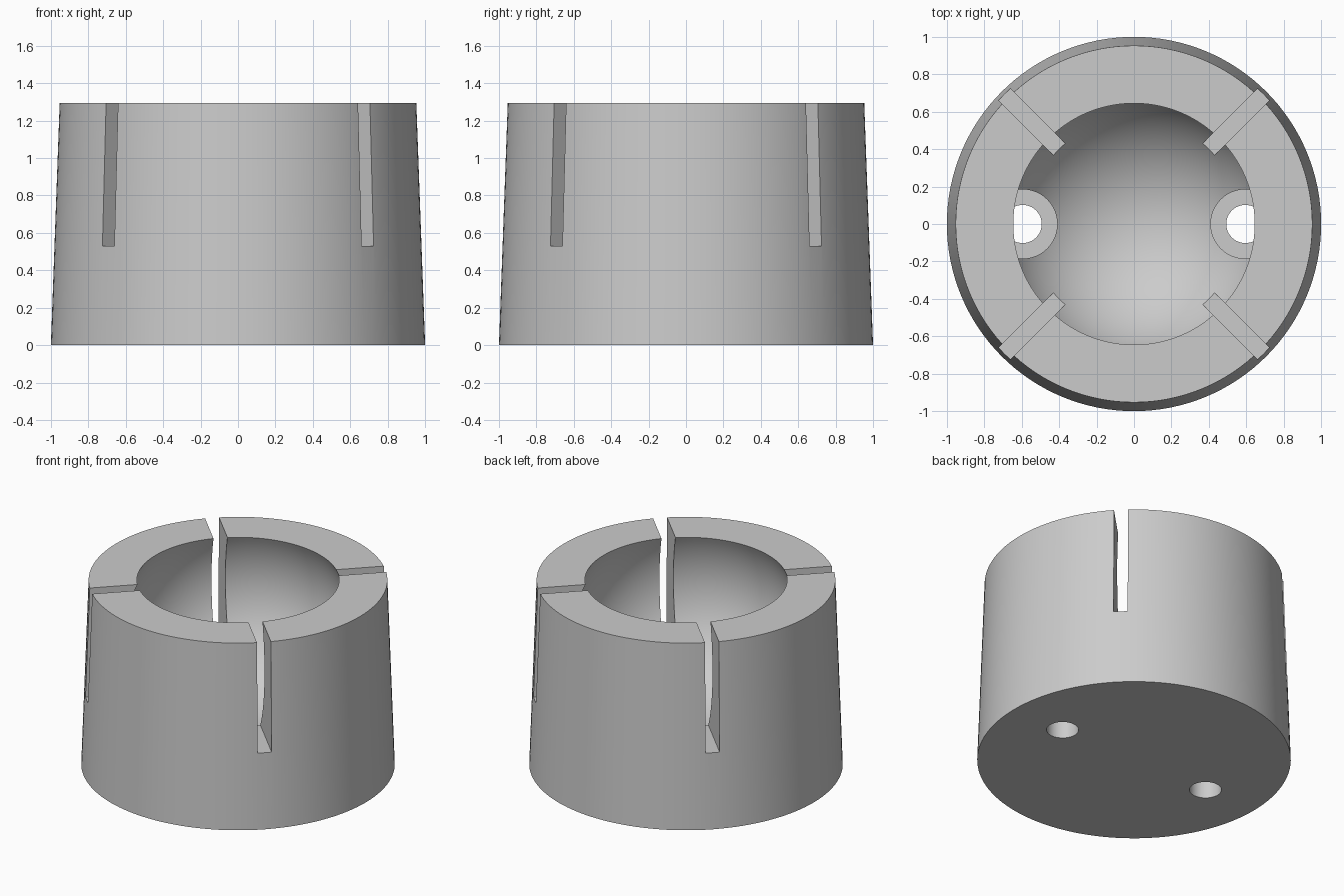
import bpy, bmesh, math
from mathutils import Matrix

cube = bpy.data.objects.get("Cube")
if cube:
    bpy.data.objects.remove(cube, do_unlink=True)

SEGMENTS = 128
BASE_R, TOP_R, HEIGHT = 1.0, 0.953, 1.295
BALL_R, BALL_Z = 0.72, 0.975
SLOT_WIDTH, SLOT_Z = 0.09, 0.53
HOLE_X, HOLE_R, POCKET_R = 0.595, 0.102, 0.185
POCKET_Z, POCKET_TOP = 0.22, 0.75

grey = bpy.data.materials.new("grey")
grey.use_nodes = True
grey.diffuse_color = (0.6, 0.6, 0.6, 1)
grey.node_tree.nodes["Principled BSDF"].inputs["Base Color"].default_value = (0.6, 0.6, 0.6, 1)


def make_object(name, bm):
    bmesh.ops.recalc_face_normals(bm, faces=bm.faces)
    mesh = bpy.data.meshes.new(name)
    bm.to_mesh(mesh)
    bm.free()
    mesh.materials.append(grey)
    obj = bpy.data.objects.new(name, mesh)
    bpy.context.collection.objects.link(obj)
    return obj


def cylinder(name, x, radius, z0, z1):
    bm = bmesh.new()
    bmesh.ops.create_cone(bm, cap_ends=True, segments=48, radius1=radius, radius2=radius,
                          depth=z1 - z0, matrix=Matrix.Translation((x, 0, (z0 + z1) / 2)))
    return make_object(name, bm)


def slot(name, angle):
    bm = bmesh.new()
    top = HEIGHT + 0.2
    bmesh.ops.create_cube(bm, size=1, matrix=Matrix.Translation((0, 0, (SLOT_Z + top) / 2))
                          @ Matrix.Rotation(angle, 4, "Z")
                          @ Matrix.Diagonal((2.4, SLOT_WIDTH, top - SLOT_Z, 1)))
    return make_object(name, bm)


# Tapered cup with a spherical socket, turned from one profile
profile = [(0, 0), (BASE_R, 0), (TOP_R, HEIGHT)]
lip = math.acos((HEIGHT - BALL_Z) / BALL_R)
STEPS = 40
for i in range(STEPS + 1):
    a = lip + (math.pi - lip) * i / STEPS
    r = 0 if i == STEPS else BALL_R * math.sin(a)
    profile.append((r, BALL_Z + BALL_R * math.cos(a)))
bm = bmesh.new()
verts = [bm.verts.new((r, 0, z)) for r, z in profile]
edges = [bm.edges.new(pair) for pair in zip(verts, verts[1:])]
bmesh.ops.spin(bm, geom=verts + edges, cent=(0, 0, 0), axis=(0, 0, 1),
               angle=math.tau, steps=SEGMENTS)
bmesh.ops.remove_doubles(bm, verts=bm.verts, dist=0.0001)
socket = make_object("socket_cup", bm)

# Crossed slots, screw holes and their head pockets
cutters = [slot("slot_cutter_a", math.pi / 4), slot("slot_cutter_b", -math.pi / 4)]
for side, label in ((1, "left"), (-1, "right")):
    cutters.append(cylinder(label + "_pocket_cutter", side * HOLE_X, POCKET_R, POCKET_Z, POCKET_TOP))
    cutters.append(cylinder(label + "_hole_cutter", side * HOLE_X, HOLE_R, -0.2, POCKET_Z + 0.1))

bpy.ops.object.select_all(action="DESELECT")
bpy.context.view_layer.objects.active = socket
socket.select_set(True)
for cutter in cutters:
    cutter.hide_render = True
    mod = socket.modifiers.new(cutter.name, "BOOLEAN")
    mod.operation, mod.solver, mod.object = "DIFFERENCE", "EXACT", cutter
    bpy.ops.object.modifier_apply(modifier=mod.name)
    bpy.data.objects.remove(cutter, do_unlink=True)

bpy.ops.object.shade_smooth_by_angle(angle=math.radians(30))
